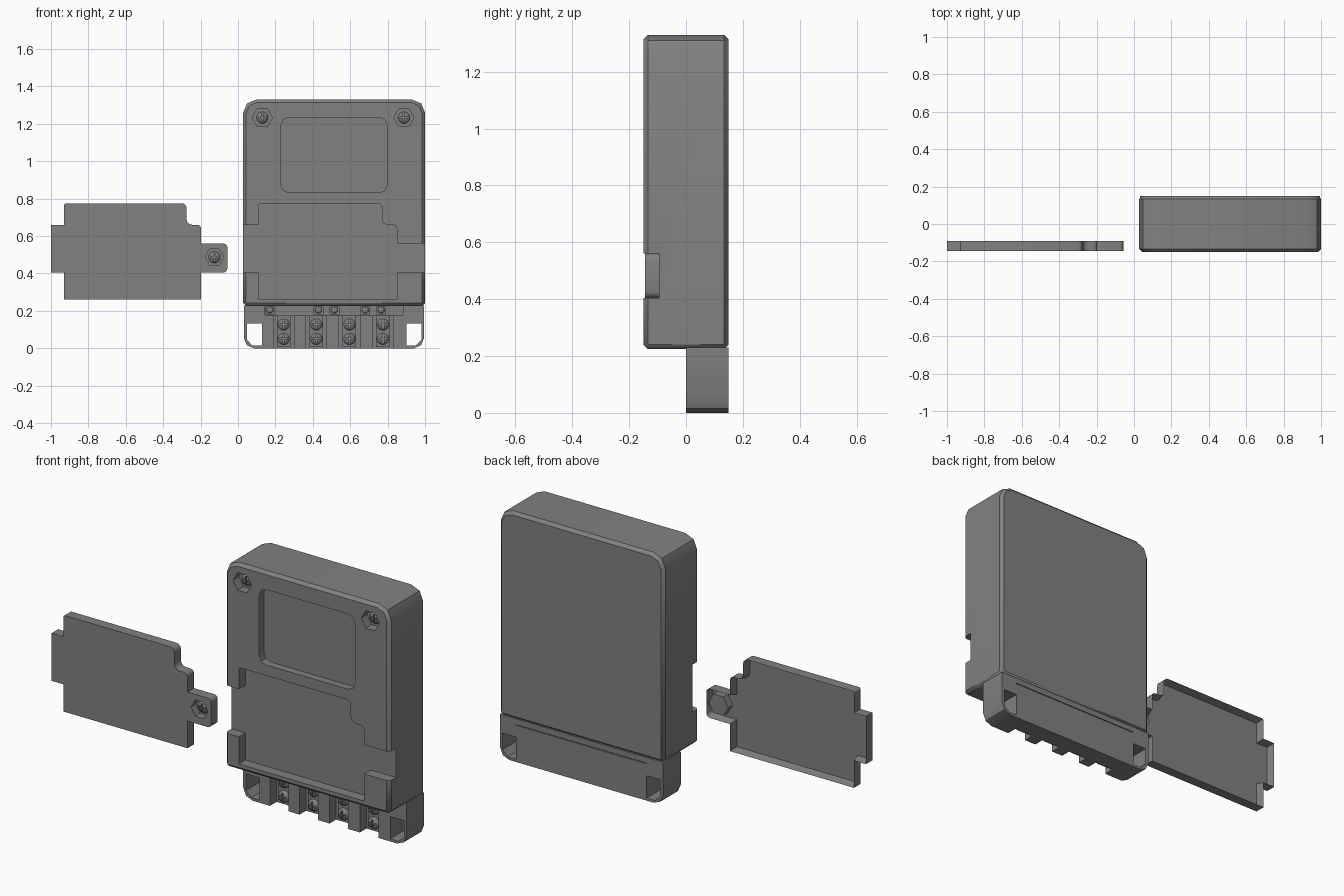
import bpy, bmesh, math
from mathutils import Vector

if "Cube" in bpy.data.objects:
    bpy.data.objects.remove(bpy.data.objects["Cube"])


def rounded(corners, steps=3):
    """Turn (x, z, radius) corners into a filleted outline."""
    out, n = [], len(corners)
    for i, (x, z, r) in enumerate(corners):
        p = Vector((x, z))
        if r == 0:
            out.append(p)
            continue
        a = p + (Vector(corners[i - 1][:2]) - p).normalized() * r
        b = p + (Vector(corners[(i + 1) % n][:2]) - p).normalized() * r
        for k in range(steps + 1):
            t = k / steps
            u, v, s = (1 - t) ** 2, 2 * t * (1 - t) / math.sqrt(2), t * t
            out.append((a * u + p * v + b * s) / (u + v + s))
    return out


def rect(x0, x1, z0, z1, r=0):
    return [(x0, z0, r), (x1, z0, r), (x1, z1, r), (x0, z1, r)]


def add_object(name, bm):
    bmesh.ops.recalc_face_normals(bm, faces=bm.faces)
    me = bpy.data.meshes.new(name)
    bm.to_mesh(me)
    bm.free()
    ob = bpy.data.objects.new(name, me)
    bpy.context.collection.objects.link(ob)
    return ob


def prism(name, pts, y0, y1, shell=None):
    """Extrude an x-z outline along y; shell=(wall, depth) hollows the back."""
    bm = bmesh.new()
    front = [bm.verts.new((p[0], y0, p[1])) for p in pts]
    back = [bm.verts.new((p[0], y1, p[1])) for p in pts]
    bm.faces.new(front)
    rear = bm.faces.new(back[::-1])
    for i in range(len(pts)):
        j = (i + 1) % len(pts)
        bm.faces.new((front[i], back[i], back[j], front[j]))
    bmesh.ops.recalc_face_normals(bm, faces=bm.faces)
    if shell:
        bmesh.ops.inset_region(bm, faces=[rear], thickness=shell[0], use_even_offset=True)
        for v in rear.verts:
            v.co.y -= shell[1]
    return add_object(name, bm)


def box(name, x0, x1, y0, y1, z0, z1):
    return prism(name, [(x0, z0), (x1, z0), (x1, z1), (x0, z1)], y0, y1)


def hexagon(x, z, r):
    return [(x + r * math.cos(i * math.pi / 3), z + r * math.sin(i * math.pi / 3)) for i in range(6)]


def bake(ob):
    deps = bpy.context.evaluated_depsgraph_get()
    me = bpy.data.meshes.new_from_object(ob.evaluated_get(deps))
    ob.modifiers.clear()
    ob.data = me


def cut(ob, *cutters):
    for c in cutters:
        c.hide_render = True
        m = ob.modifiers.new("cut", 'BOOLEAN')
        m.operation, m.solver, m.object = 'DIFFERENCE', 'EXACT', c
    bake(ob)
    for c in cutters:
        bpy.data.objects.remove(c)


def cover_outline(dx, left, right):
    """Stepped outline shared by the loose cover and its recess."""
    return rounded([(-0.93 + dx * 0.994, 0.26, 0), (-0.197 + dx, 0.26, 0), (-0.197 + dx, 0.405, 0),
                    (right, 0.405, 0.02), (right, 0.56, 0.02), (-0.197 + dx, 0.56, 0),
                    (-0.197 + dx, 0.66, 0.02), (-0.275 + dx, 0.66, 0.03), (-0.275 + dx, 0.775, 0.025),
                    (-0.93 + dx * 0.994, 0.775, 0.01), (-0.93 + dx * 0.994, 0.66, 0), (left, 0.66, 0),
                    (left, 0.405, 0), (-0.93 + dx * 0.994, 0.405, 0)])


# Main housing with chamfered rims
L, R, MID = 0.028, 1.0, 0.514
housing = prism("housing", rounded([(L, 0.225, 0), (R, 0.225, 0), (R, 1.33, 0.07), (L, 1.33, 0.07)], 2),
                -0.15, 0.15)
bev = housing.modifiers.new("rim", 'BEVEL')
bev.width, bev.segments = 0.016, 1
bev.limit_method, bev.angle_limit = 'ANGLE', math.radians(50)
bake(housing)
HOLES = [(0.13, 1.233), (0.887, 1.233)]
cut(housing,
    prism("recess_cutter", cover_outline(1.046, -0.05, 1.1), -0.2, -0.095),
    prism("screen_cutter", rounded(rect(0.23, 0.796, 0.832, 1.234, 0.04), 2), -0.2, -0.11),
    *[prism("hex_cutter", hexagon(x, z, 0.054), -0.2, -0.1) for x, z in HOLES])

# Terminal block with corner openings, channels and upper step
block = prism("terminal_block", rounded([(L + 0.003, 0, 0.055), (R - 0.005, 0, 0.055),
              (R - 0.005, 0.23, 0), (L + 0.003, 0.23, 0)], 2), 0, 0.149)
TERMINALS = [0.244, 0.419, 0.596, 0.775]
SMALL = [0.17, 0.43, 0.515, 0.68, 0.765]
openings = []
for s in (-1, 1):
    outer, inner = MID + s * 0.466, MID + s * 0.386
    openings.append(prism("opening_cutter", [(outer, 0.133), (outer, 0.045), (outer - s * 0.03, 0.014),
                    (inner, 0.014), (inner, 0.133)], -0.1, 0.3))
cut(block, *openings,
    box("step_cutter", 0.144, 0.884, -0.05, 0.015, 0.178, 0.3),
    box("seam_cutter", 0.13, 0.9, 0.143, 0.2, 0.196, 0.2),
    *[box("channel_cutter", x - 0.055, x + 0.055, -0.05, 0.055, -0.05, 0.175) for x in TERMINALS],
    *[box("slot_cutter", x - 0.024, x + 0.024, -0.05, 0.045, 0.182, 0.222) for x in SMALL])
for x in TERMINALS:
    box("terminal_plate", x - 0.036, x + 0.036, 0.045, 0.06, 0.006, 0.174)

# Loose cover: hollow plate with a hexagonal screw cup
CX, CZ = -0.126, 0.487
cover = prism("terminal_cover", cover_outline(0, -1.0, -0.057), -0.145, -0.09, shell=(0.01, 0.043))
cut(cover, prism("cup_cutter", hexagon(CX, CZ, 0.05), -0.2, -0.05))
cup = prism("screw_cup", hexagon(CX, CZ, 0.058), -0.14, -0.094)
cut(cup, prism("cup_cutter", hexagon(CX, CZ, 0.05), -0.2, -0.104))

# Domed cross-head screw, reused everywhere
bm = bmesh.new()
N, rings = 20, []
for r, y in [(1, 0.1), (1, -0.25), (0.85, -0.5), (0.5, -0.68)]:
    rings.append([bm.verts.new((r * math.cos(2 * math.pi * i / N), y, r * math.sin(2 * math.pi * i / N)))
                  for i in range(N)])
for a, b in zip(rings, rings[1:]):
    for i in range(N):
        bm.faces.new((a[i], a[(i + 1) % N], b[(i + 1) % N], b[i]))
bm.faces.new(rings[0])
bm.faces.new(rings[-1])
master = add_object("screw", bm)
cut(master, box("cross_cutter", -0.7, 0.7, -1, -0.3, -0.14, 0.14),
    box("cross_cutter", -0.14, 0.14, -1, -0.3, -0.7, 0.7))

places = [(x, 0.045, z, 0.031) for x in TERMINALS for z in (0.05, 0.127)]
places += [(x, 0.045, 0.205, 0.018) for x in SMALL]
places += [(x, -0.1, z, 0.031) for x, z in HOLES] + [(CX, -0.104, CZ, 0.031)]
for x, y, z, r in places:
    ob = bpy.data.objects.new("screw", master.data)
    ob.location, ob.scale = (x, y, z), (r, r, r)
    bpy.context.collection.objects.link(ob)
bpy.data.objects.remove(master)

# Dark grey plastic, smooth shading with crisp edges
grey = bpy.data.materials.new("dark_grey")
grey.diffuse_color = (0.22, 0.22, 0.22, 1)
grey.use_nodes = True
grey.node_tree.nodes["Principled BSDF"].inputs["Base Color"].default_value = grey.diffuse_color
bpy.ops.object.select_all(action='DESELECT')
for ob in bpy.context.scene.objects:
    ob.select_set(True)
    ob.data.materials.clear()
    ob.data.materials.append(grey)
bpy.context.view_layer.objects.active = housing
bpy.ops.object.shade_smooth_by_angle(angle=math.radians(40))
